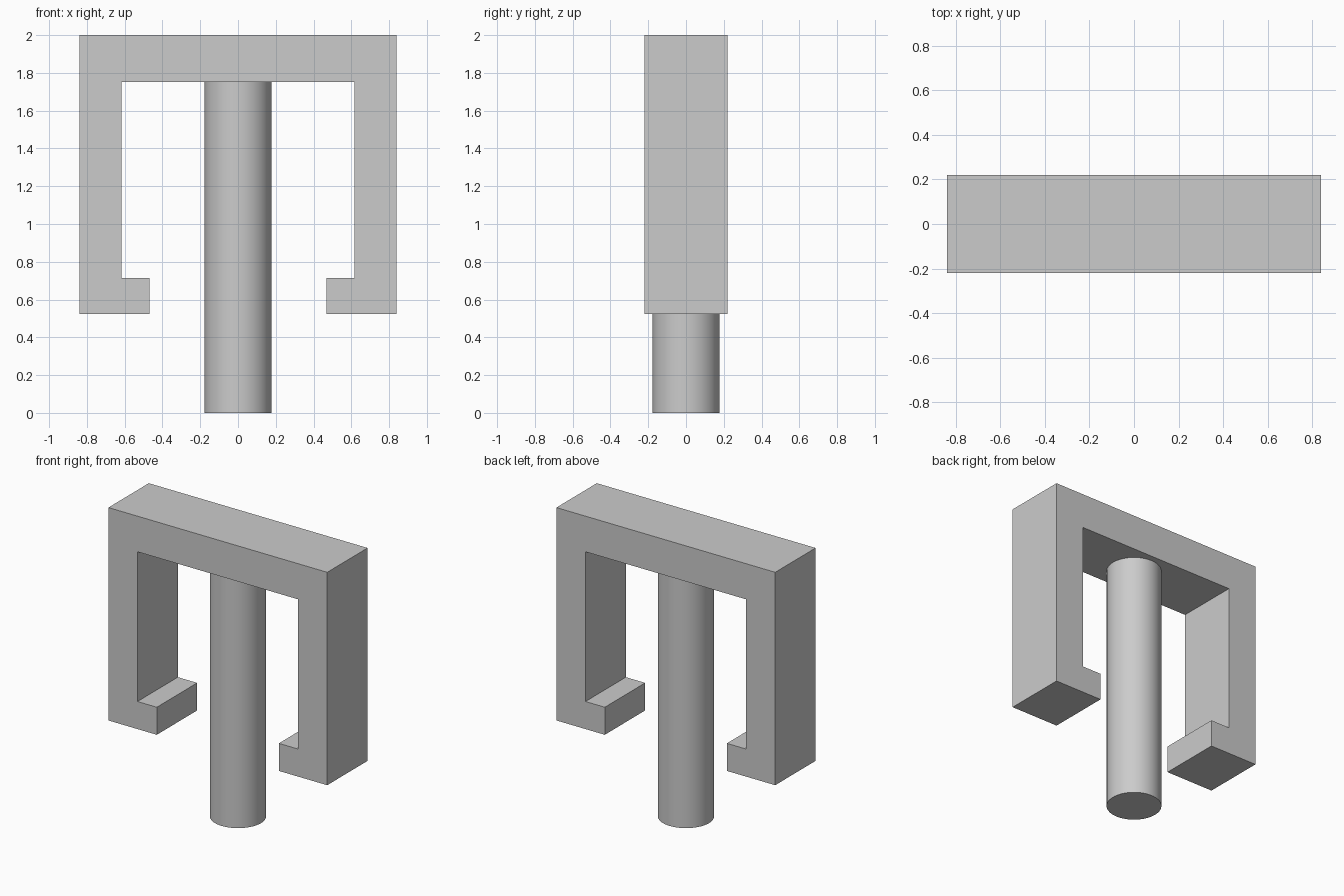
import bpy, bmesh, math

cube = bpy.data.objects.get("Cube")
if cube:
    bpy.data.objects.remove(cube, do_unlink=True)

GREY = (0.6, 0.6, 0.6, 1.0)
mat = bpy.data.materials.new("plain grey")
mat.use_nodes = True
mat.diffuse_color = GREY
mat.node_tree.nodes["Principled BSDF"].inputs["Base Color"].default_value = GREY

HALF_DEPTH = 0.221
BAR_BOTTOM = 1.753

# Hooked frame: mirrored half profile, extruded front to back
half = [(0.839, 2.0), (0.839, 0.524), (0.468, 0.524), (0.468, 0.715),
        (0.616, 0.715), (0.616, BAR_BOTTOM)]
outline = half + [(-x, z) for x, z in reversed(half)]
bm = bmesh.new()
face = bm.faces.new([bm.verts.new((x, -HALF_DEPTH, z)) for x, z in outline])
new = bmesh.ops.extrude_face_region(bm, geom=[face])["geom"]
bmesh.ops.translate(bm, vec=(0, 2 * HALF_DEPTH, 0),
                    verts=[v for v in new if isinstance(v, bmesh.types.BMVert)])
bmesh.ops.recalc_face_normals(bm, faces=bm.faces)
mesh = bpy.data.meshes.new("hooked_frame")
bm.to_mesh(mesh)
bm.free()
mesh.materials.append(mat)
frame = bpy.data.objects.new("hooked_frame", mesh)
bpy.context.collection.objects.link(frame)

# Central round post under the top bar
bpy.ops.mesh.primitive_cylinder_add(vertices=64, radius=0.177, depth=BAR_BOTTOM,
                                    location=(0, 0, BAR_BOTTOM / 2))
post = bpy.context.object
post.name = "center_post"
post.data.materials.append(mat)
bpy.ops.object.shade_smooth_by_angle(angle=math.radians(30))
